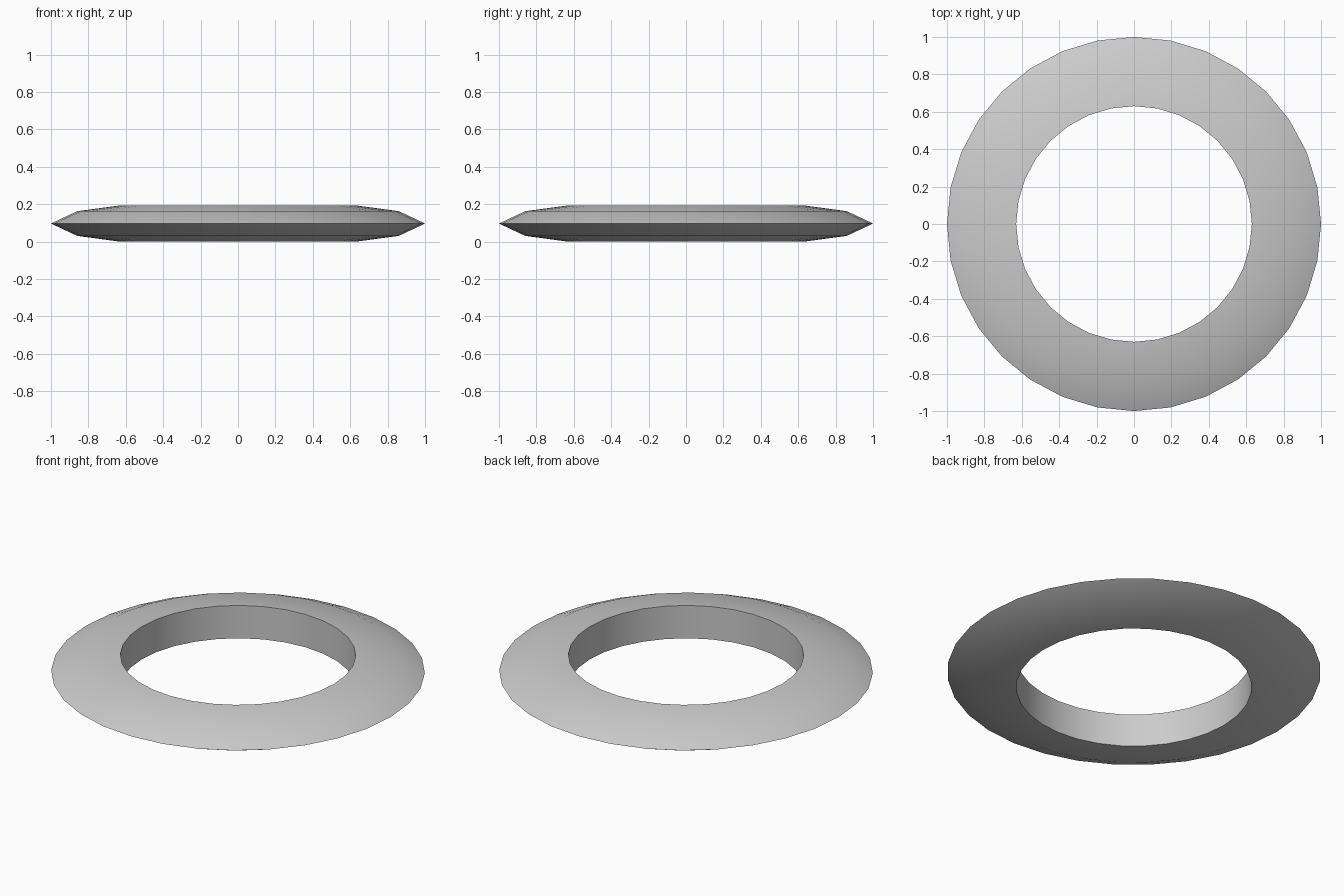
import bpy, bmesh, math

if "Cube" in bpy.data.objects:
    bpy.data.objects.remove(bpy.data.objects["Cube"])

# Cross-section (radius, height): flat inner wall, faceted outer edge
PROFILE = [(0.63, 0.0), (0.86, 0.031), (1.0, 0.097), (0.86, 0.163), (0.63, 0.194)]
SIDES = 32

# Ring: revolve the cross-section around z
bm = bmesh.new()
rings = []
for i in range(SIDES):
    a = 2 * math.pi * i / SIDES
    rings.append([bm.verts.new((r * math.cos(a), r * math.sin(a), z)) for r, z in PROFILE])
n = len(PROFILE)
for i in range(SIDES):
    p, q = rings[i], rings[(i + 1) % SIDES]
    for j in range(n):
        k = (j + 1) % n
        bm.faces.new((p[j], q[j], q[k], p[k]))
bmesh.ops.recalc_face_normals(bm, faces=bm.faces)
mesh = bpy.data.meshes.new("ring")
bm.to_mesh(mesh)
bm.free()
ring = bpy.data.objects.new("ring", mesh)
bpy.context.collection.objects.link(ring)

# Smooth outer surface, crisp inner rims
bpy.context.view_layer.objects.active = ring
ring.select_set(True)
bpy.ops.object.shade_smooth_by_angle(angle=math.radians(60))
